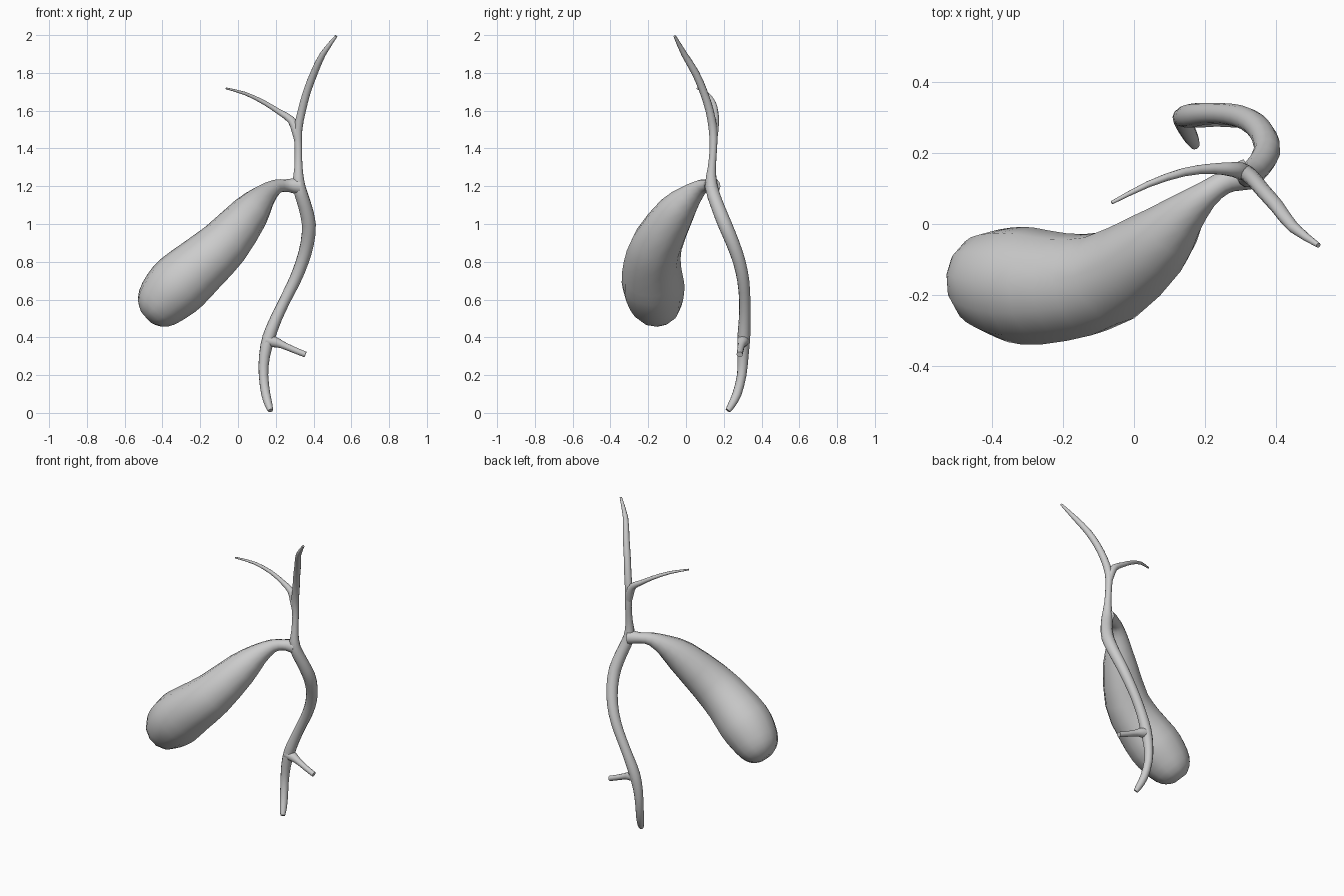
import bpy, bmesh, math
from mathutils import Vector

SIDES = 12


def catmull(p0, p1, p2, p3, t):
    return [0.5 * (2 * b + (c - a) * t + (2 * a - 5 * b + 4 * c - d) * t * t
                   + (3 * b - a - 3 * c + d) * t ** 3)
            for a, b, c, d in zip(p0, p1, p2, p3)]


def tube(name, pts, steps=2):
    """Smooth tube through (x, y, z, radius) points, capped at both ends."""
    path = []
    for i in range(len(pts) - 1):
        quad = (pts[max(i - 1, 0)], pts[i], pts[i + 1], pts[min(i + 2, len(pts) - 1)])
        path += [catmull(*quad, s / steps) for s in range(steps)]
    path.append(list(pts[-1]))
    pos = [Vector(p[:3]) for p in path]

    bm = bmesh.new()
    rings, side = [], Vector((0.3, 1, 0.2))
    for i, p in enumerate(pos):
        tan = (pos[min(i + 1, len(pos) - 1)] - pos[max(i - 1, 0)]).normalized()
        side = (side - tan * side.dot(tan)).normalized()
        up = tan.cross(side)
        r = max(path[i][3], 0.004)
        rings.append([bm.verts.new(p + r * (math.cos(a) * side + math.sin(a) * up))
                      for a in (2 * math.pi * k / SIDES for k in range(SIDES))])
    for a, b in zip(rings, rings[1:]):
        for k in range(SIDES):
            n = (k + 1) % SIDES
            bm.faces.new((a[k], a[n], b[n], b[k]))
    bm.faces.new(rings[0][::-1])
    bm.faces.new(rings[-1])
    bmesh.ops.recalc_face_normals(bm, faces=bm.faces)
    mesh = bpy.data.meshes.new(name)
    bm.to_mesh(mesh)
    bm.free()
    ob = bpy.data.objects.new(name, mesh)
    bpy.context.collection.objects.link(ob)
    bpy.ops.object.select_all(action='DESELECT')
    ob.select_set(True)
    bpy.context.view_layer.objects.active = ob
    bpy.ops.object.shade_smooth_by_angle(angle=math.radians(60))
    return ob


# Pear-shaped sac narrowing into its neck and side duct
tube("gallbladder", [
    (-0.484, -0.145, 0.506, 0.045), (-0.466, -0.147, 0.523, 0.092),
    (-0.43, -0.153, 0.558, 0.13), (-0.37, -0.165, 0.622, 0.156),
    (-0.30, -0.175, 0.69, 0.166), (-0.19, -0.178, 0.787, 0.152),
    (-0.07, -0.152, 0.897, 0.135), (0.065, -0.055, 1.06, 0.103),
    (0.135, 0.02, 1.145, 0.067), (0.20, 0.08, 1.196, 0.040),
    (0.25, 0.115, 1.203, 0.033), (0.285, 0.13, 1.203, 0.038),
    (0.32, 0.14, 1.20, 0.044)])

# Long main duct, from upper branch tip to the lower outlet
tube("main_duct", [
    (0.52, -0.06, 1.995, 0.007), (0.45, -0.01, 1.9, 0.016),
    (0.403, 0.05, 1.8, 0.020), (0.365, 0.093, 1.7, 0.021),
    (0.338, 0.125, 1.6, 0.022), (0.318, 0.143, 1.5, 0.023),
    (0.32, 0.145, 1.4, 0.020), (0.32, 0.137, 1.3, 0.022),
    (0.323, 0.134, 1.2, 0.034), (0.353, 0.165, 1.1, 0.036),
    (0.375, 0.205, 1.0, 0.038), (0.367, 0.247, 0.9, 0.036),
    (0.34, 0.282, 0.8, 0.034), (0.30, 0.303, 0.7, 0.032),
    (0.25, 0.311, 0.6, 0.030), (0.202, 0.311, 0.5, 0.031),
    (0.163, 0.306, 0.4, 0.034), (0.14, 0.302, 0.3, 0.029),
    (0.135, 0.295, 0.2, 0.025), (0.147, 0.27, 0.1, 0.024),
    (0.163, 0.24, 0.04, 0.020), (0.172, 0.222, 0.012, 0.014)])

# Thin upper side branch
tube("upper_side_branch", [
    (-0.063, 0.06, 1.718, 0.005), (0.04, 0.112, 1.69, 0.009),
    (0.14, 0.146, 1.642, 0.012), (0.22, 0.156, 1.592, 0.015),
    (0.28, 0.154, 1.552, 0.021), (0.306, 0.148, 1.50, 0.025),
    (0.318, 0.145, 1.44, 0.020)])

# Short lower side branch with a flat open-cut end
tube("lower_side_branch", [
    (0.15, 0.305, 0.385, 0.034), (0.195, 0.30, 0.375, 0.029),
    (0.235, 0.294, 0.36, 0.020), (0.295, 0.288, 0.334, 0.017),
    (0.357, 0.284, 0.309, 0.016)])
